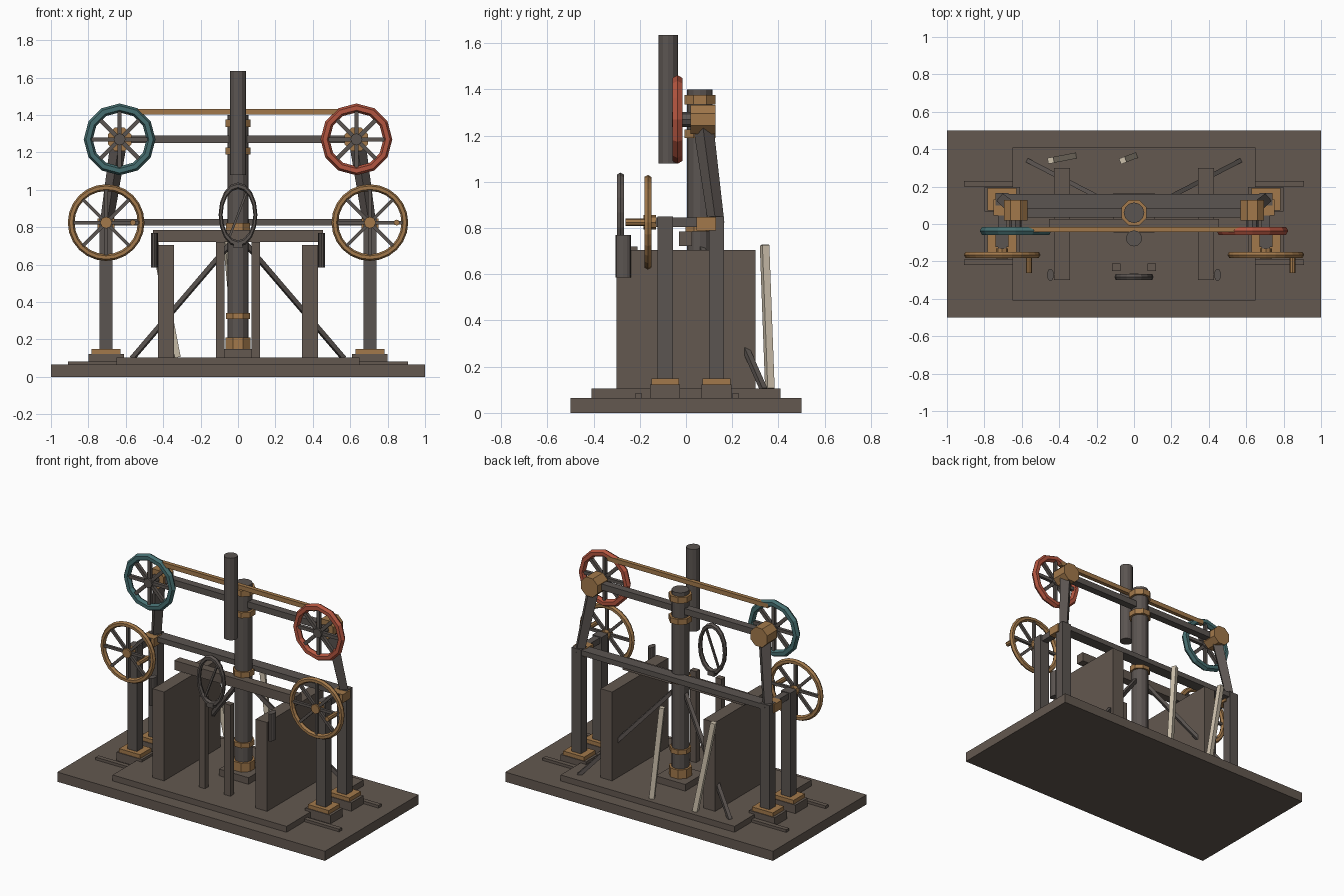
import bpy, math
from mathutils import Vector

if "Cube" in bpy.data.objects:
    bpy.data.objects.remove(bpy.data.objects["Cube"])


def mat(name, rgb):
    m = bpy.data.materials.new(name)
    m.diffuse_color = (*rgb, 1)
    m.use_nodes = True
    m.node_tree.nodes["Principled BSDF"].inputs["Base Color"].default_value = m.diffuse_color
    return m


WOOD = mat("brown_wood", (0.125, 0.098, 0.08))
IRON = mat("dark_iron", (0.105, 0.09, 0.082))
BRASS = mat("brass", (0.36, 0.19, 0.07))
RED = mat("red_paint", (0.45, 0.09, 0.05))
TEAL = mat("teal_paint", (0.06, 0.155, 0.16))
CREAM = mat("cream_wood", (0.62, 0.54, 0.42))


def finish(name, m):
    o = bpy.context.object
    o.name = name
    o.data.materials.append(m)
    return o


def box(name, m, x0, x1, y0, y1, z0, z1):
    bpy.ops.mesh.primitive_cube_add(size=1, location=((x0 + x1) / 2, (y0 + y1) / 2, (z0 + z1) / 2))
    o = finish(name, m)
    o.scale = (abs(x1 - x0), y1 - y0, z1 - z0)
    return o


def cyl(name, m, a, b, r, n=8, r2=None, spin=0.0):
    # n-sided rod from a to b
    a, b = Vector(a), Vector(b)
    d = b - a
    bpy.ops.mesh.primitive_cone_add(vertices=n, radius1=r, radius2=r if r2 is None else r2,
                                    depth=d.length, location=(a + b) / 2)
    o = finish(name, m)
    if spin:
        for v in o.data.vertices:
            c, s = math.cos(spin), math.sin(spin)
            v.co.x, v.co.y = v.co.x * c - v.co.y * s, v.co.x * s + v.co.y * c
    o.rotation_mode = 'QUATERNION'
    o.rotation_quaternion = d.to_track_quat('Z', 'Y')
    return o


def bar(name, m, a, b, w, w2=None):
    # square bar of side w, tapering to w2
    k = math.sqrt(0.5)
    return cyl(name, m, a, b, w * k, 4, (w if w2 is None else w2) * k, math.pi / 4)


def wheel(name, m, c, major, minor, n, spokes, spoke_w, sx=1.0):
    bpy.ops.mesh.primitive_torus_add(major_segments=n, minor_segments=6, major_radius=major,
                                     minor_radius=minor, location=c, rotation=(math.pi / 2, 0, 0))
    finish(name + "_rim", m).scale = (sx, 1, 1)
    for i in range(spokes):
        t = 2 * math.pi * i / spokes
        end = (c[0] + sx * major * math.cos(t), c[1], c[2] + major * math.sin(t))
        bar(name + "_spoke", IRON, c, end, spoke_w)


# base
box("base_slab", WOOD, -1, 1, -0.5, 0.5, 0, 0.065)
box("base_step", WOOD, -0.65, 0.65, -0.41, 0.41, 0.065, 0.105)

# mirrored side frames
for s, side, paint in ((-1, "left", TEAL), (1, "right", RED)):
    X = 0.705 * s
    for y, pos in ((-0.09, "front"), (0.132, "rear")):
        n = f"{side}_{pos}_"
        box(n + "foot", WOOD, X - 0.095, X + 0.095, y - 0.065, y + 0.065, 0.065, 0.122)
        box(n + "foot_plate", BRASS, X - 0.078, X + 0.078, y - 0.06, y + 0.06, 0.122, 0.148)
        box(n + "post", IRON, X - 0.035, X + 0.035, y - 0.033, y + 0.033, 0.148, 0.85)
    for y in (-0.205, 0.215):
        lo, hi = sorted((0.62 * s, 0.91 * s))
        box(side + "_base_strip", WOOD, lo, hi, y - 0.015, y + 0.015, 0.065, 0.083)
    # axle, bearing and hand wheel
    box(side + "_axle", IRON, X - 0.022, X + 0.022, -0.175, 0.165, 0.805, 0.845)
    box(side + "_bearing", BRASS, X - 0.045, X + 0.045, 0.045, 0.13, 0.79, 0.847)
    wheel(side + "_hand_wheel", BRASS, (X, -0.165, 0.825), 0.187, 0.018, 24, 8, 0.018)
    cyl(side + "_hand_wheel_hub", BRASS, (X, -0.185, 0.825), (X, -0.13, 0.825), 0.032, 8)
    cyl(side + "_crank_handle", BRASS, (X + 0.143, -0.262, 0.825), (X + 0.143, -0.16, 0.825), 0.016, 8)
    # leaning arm, upper hub and painted wheel
    H = 0.633 * s
    bar(side + "_arm", IRON, (0.703 * s, 0.131, 0.82), (0.64 * s, 0.075, 1.24), 0.05, 0.062)
    cyl(side + "_upper_hub", BRASS, (H, 0.02, 1.27), (H, 0.128, 1.27), 0.068, 8, spin=math.pi / 8)
    cyl(side + "_upper_axle", IRON, (H, -0.06, 1.27), (H, 0.04, 1.27), 0.032, 8)
    wheel(side + "_painted_wheel", paint, (H, -0.037, 1.27), 0.168, 0.024, 12, 8, 0.022)
    # side panel, hanging weight, brace and stand
    box(side + "_panel", WOOD, 0.385 * s - 0.043, 0.385 * s + 0.043, -0.3, 0.3, 0.105, 0.705)
    w = cyl(side + "_weight", IRON, (0.447 * s, -0.272, 0.585), (0.447 * s, -0.272, 0.77), 0.033, 12)
    w.scale = (0.55, 1, 1)
    bar(side + "_brace", IRON, (0.565 * s, 0.337, 0.1), (0, 0.045, 0.76), 0.024)
    box(side + "_stand", WOOD, 0.095 * s - 0.023, 0.095 * s + 0.023, -0.25, -0.21, 0.105, 0.72)

# long horizontal members
box("rear_rail", IRON, -0.705, 0.705, 0.085, 0.16, 0.81, 0.845)
box("middle_beam", WOOD, -0.455, 0.455, -0.03, 0.027, 0.722, 0.785)
box("upper_beam", IRON, -0.6, 0.6, 0.035, 0.085, 1.25, 1.292)
box("belt_bar", BRASS, -0.6, 0.6, -0.043, -0.016, 1.402, 1.432)

# central column with brass collars
Y = 0.06
box("column_foot", WOOD, -0.11, 0.11, -0.045, 0.165, 0.105, 0.15)
cyl("column", IRON, (0, Y, 0.15), (0, Y, 1.4), 0.055, 12)
for z0, z1, r in ((0.15, 0.21, 0.072), (0.31, 0.342, 0.068), (0.785, 0.822, 0.068),
                  (1.19, 1.227, 0.073), (1.335, 1.375, 0.073)):
    cyl("column_collar", BRASS, (0, Y, z0), (0, Y, z1), r, 8, spin=math.pi / 8)

# raised tube in front of the column
cyl("raised_tube", IRON, (0, -0.077, 1.08), (0, -0.077, 1.635), 0.043, 12)

# oval wheel at the front
wheel("oval_wheel", IRON, (0, -0.284, 0.867), 0.155, 0.018, 16, 0, 0.01, 0.6)
bar("oval_wheel_spoke", IRON, (-0.045, -0.284, 0.75), (0.045, -0.284, 0.985), 0.012)
box("oval_wheel_foot", IRON, -0.025, 0.025, -0.3, -0.265, 0.69, 0.72)

# leaning cream slats behind
bar("left_slat", CREAM, (-0.325, 0.363, 0.105), (-0.445, 0.34, 0.725), 0.032)
bar("middle_slat", CREAM, (0.0, 0.363, 0.105), (-0.06, 0.34, 0.725), 0.032)
